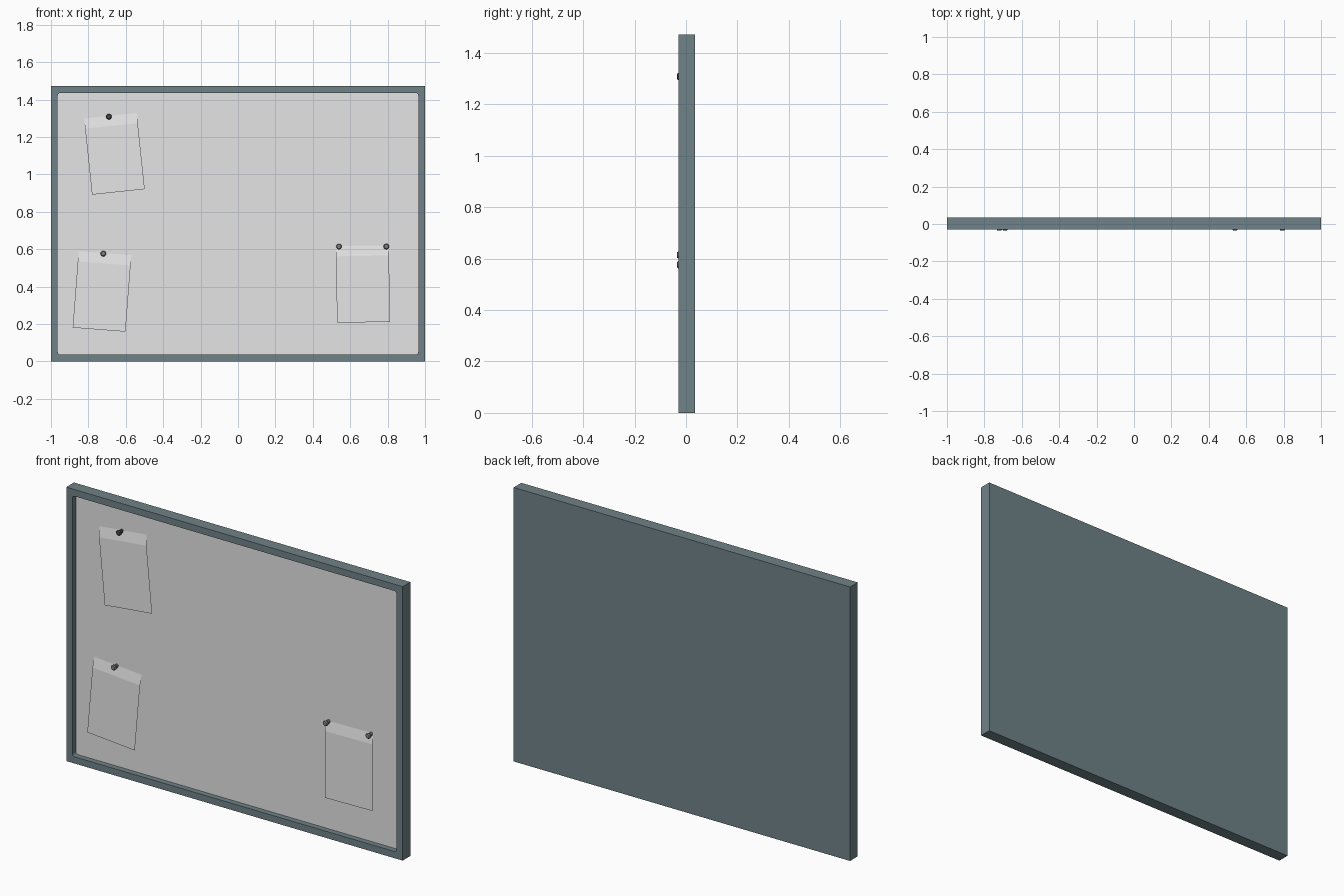
import bpy, bmesh, math
from mathutils import Matrix, Vector

if "Cube" in bpy.data.objects:
    bpy.data.objects.remove(bpy.data.objects["Cube"])

FRONT, BACK, FLOOR = -0.03, 0.035, 0.0
WIDTH, HEIGHT = 2.0, 1.472


def material(name, rgb):
    m = bpy.data.materials.new(name)
    m.diffuse_color = (*rgb, 1)
    m.use_nodes = True
    m.node_tree.nodes["Principled BSDF"].inputs["Base Color"].default_value = m.diffuse_color
    return m


slate = material("slate_frame", (0.16, 0.225, 0.242))
white = material("white_board", (0.78, 0.78, 0.78))
paper_white = material("paper_white", (0.78, 0.78, 0.78))
black = material("black_pin", (0.07, 0.07, 0.07))
grey = material("grey_pin", (0.22, 0.22, 0.22))


def finish(bm, name, *mats):
    me = bpy.data.meshes.new(name)
    bm.to_mesh(me)
    bm.free()
    ob = bpy.data.objects.new(name, me)
    bpy.context.collection.objects.link(ob)
    for m in mats:
        me.materials.append(m)
    return ob


def make_board():
    # solid frame block with a round-cornered recess in the front
    bm = bmesh.new()
    signs = [(1, 1), (-1, 1), (-1, -1), (1, -1)]
    mid = HEIGHT / 2
    rim, radius, steps = 0.036, 0.015, 5
    outer = [[bm.verts.new((sx * WIDTH / 2, y, mid + sz * mid)) for sx, sz in signs]
             for y in (FRONT, BACK)]
    rings = []
    for y in (FRONT, FLOOR):
        ring = []
        for i, (sx, sz) in enumerate(signs):
            cx = sx * (WIDTH / 2 - rim - radius)
            cz = mid + sz * (mid - rim - radius)
            arc = []
            for k in range(steps + 1):
                a = math.pi / 2 * (i + k / steps)
                arc.append(bm.verts.new((cx + radius * math.cos(a), y, cz + radius * math.sin(a))))
            ring.append(arc)
        rings.append(ring)
    f, b = outer
    for i in range(4):
        j = (i + 1) % 4
        bm.faces.new((f[i], f[j], b[j], b[i]))
        bm.faces.new((f[i], f[j], rings[0][j][0], rings[0][i][-1]))
        for k in range(steps):
            bm.faces.new((f[i], rings[0][i][k], rings[0][i][k + 1]))
    bm.faces.new(b)
    hi, lo = [sum(r, []) for r in rings]
    for k in range(len(hi)):
        n = (k + 1) % len(hi)
        bm.faces.new((hi[k], hi[n], lo[n], lo[k]))
    floor = bm.faces.new(lo)
    floor.material_index = 1
    bmesh.ops.recalc_face_normals(bm, faces=bm.faces)
    finish(bm, "notice_board", slate, white)


def make_paper(name, x, z, tilt):
    # sheet with a sloped top strip, hanging slightly off the board
    w, h = 0.283, 0.41
    profile = [(-0.002, h / 2), (-0.012, h / 2 - 0.055), (-0.017, -h / 2)]
    bm = bmesh.new()
    rows = [[bm.verts.new((sx * w / 2, y, zz)) for sx in (-1, 1)] for y, zz in profile]
    for a, b in zip(rows, rows[1:]):
        bm.faces.new((a[0], b[0], b[1], a[1]))
    bm.transform(Matrix.Translation((x, FLOOR, z)) @ Matrix.Rotation(-math.radians(tilt), 4, 'Y'))
    finish(bm, name, paper_white)


def make_pin(name, x, z, mat):
    # turned push pin: collar, waist and domed head
    profile = [(0.010, 0.0), (0.010, -0.008), (0.007, -0.011), (0.007, -0.020),
               (0.014, -0.024), (0.015, -0.029), (0.011, -0.034), (0.0, -0.0355)]
    bm = bmesh.new()
    vs = [bm.verts.new((r, y, 0)) for r, y in profile]
    edges = [bm.edges.new(p) for p in zip(vs, vs[1:])]
    bmesh.ops.spin(bm, geom=vs + edges, cent=(0, 0, 0), axis=(0, 1, 0),
                   angle=math.tau, steps=16)
    bmesh.ops.remove_doubles(bm, verts=bm.verts, dist=1e-5)
    bmesh.ops.recalc_face_normals(bm, faces=bm.faces)
    # open shell: make sure the head faces forward
    tip = min(bm.faces, key=lambda f: f.calc_center_median().y)
    if tip.normal.y > 0:
        bmesh.ops.reverse_faces(bm, faces=bm.faces)
    bm.transform(Matrix.Translation((x, FLOOR, z)))
    ob = finish(bm, name, mat)
    bpy.context.view_layer.objects.active = ob
    ob.select_set(True)
    bpy.ops.object.shade_smooth_by_angle(angle=math.radians(40))
    ob.select_set(False)


make_board()
make_paper("paper_upper_left", -0.661, 1.11, 6)
make_paper("paper_lower_left", -0.727, 0.374, -4.4)
make_paper("paper_right", 0.668, 0.414, 0.9)
make_pin("pin_upper_left", -0.69, 1.308, black)
make_pin("pin_lower_left", -0.72, 0.576, grey)
make_pin("pin_right_a", 0.54, 0.614, grey)
make_pin("pin_right_b", 0.793, 0.614, grey)
